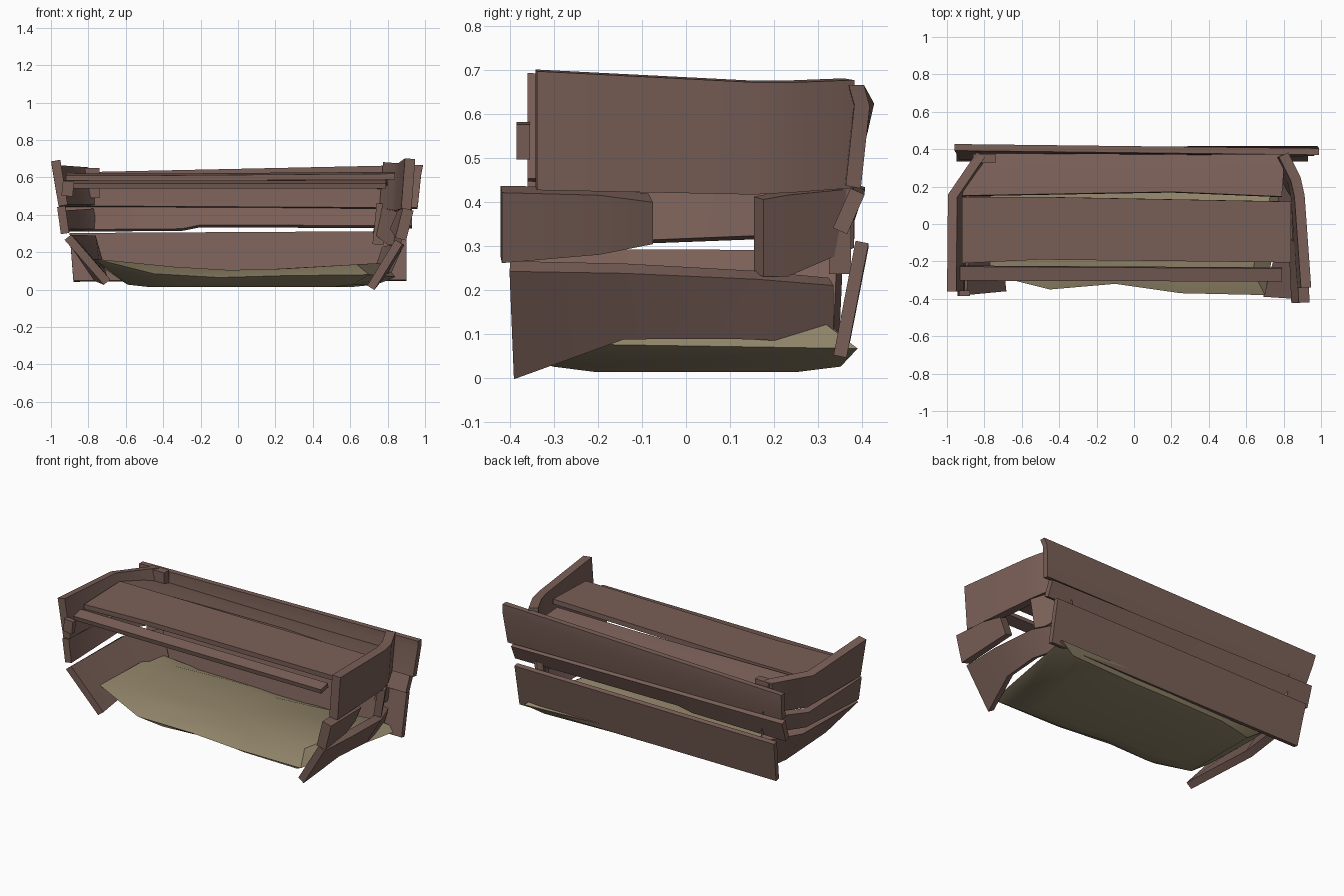
import bpy, bmesh, math

cube = bpy.data.objects.get("Cube")
if cube:
    bpy.data.objects.remove(cube, do_unlink=True)


def material(name, colour):
    mat = bpy.data.materials.new(name)
    mat.use_nodes = True
    mat.diffuse_color = (*colour, 1)
    mat.node_tree.nodes["Principled BSDF"].inputs["Base Color"].default_value = (*colour, 1)
    return mat


wood = material("weathered_brown_wood", (.195, .116, .096))
straw = material("dry_straw_tan", (.3, .245, .15))


def finish(name, bm, mat, thickness=0):
    """Turn a bmesh into a shaded object, optionally thickened about its middle."""
    bmesh.ops.recalc_face_normals(bm, faces=bm.faces)
    mesh = bpy.data.meshes.new(name)
    bm.to_mesh(mesh)
    bm.free()
    mesh.materials.append(mat)
    obj = bpy.data.objects.new(name, mesh)
    bpy.context.collection.objects.link(obj)
    bpy.ops.object.select_all(action='DESELECT')
    obj.select_set(True)
    bpy.context.view_layer.objects.active = obj
    if thickness:
        solid = obj.modifiers.new("thickness", 'SOLIDIFY')
        solid.thickness = thickness
        solid.offset = 0
        solid.use_even_offset = True
        bpy.ops.object.modifier_apply(modifier=solid.name)
    bpy.ops.object.shade_smooth_by_angle(angle=math.radians(35))
    return obj


def sheet(name, rows, thickness):
    """Board through equally long rows of points."""
    bm = bmesh.new()
    grid = [[bm.verts.new(point) for point in row] for row in rows]
    for lower, upper in zip(grid, grid[1:]):
        for i in range(len(lower) - 1):
            bm.faces.new((lower[i], lower[i + 1], upper[i + 1], upper[i]))
    finish(name, bm, wood, thickness)


def end_board(name, path, bottoms, tops, lean, thickness=.045):
    """Upright board following a plan path; lean shifts its lower edge in x."""
    low = [(x + lean, y, z) for (x, y), z in zip(path, bottoms)]
    high = [(x, y, z) for (x, y), z in zip(path, tops)]
    sheet(name, [low, high], thickness)


# Back boards, loose and tilted; the top one widens and bends over towards +x
sheet("back_top_board",
      [[(-.93, .36, .445), (.96, .38, .435)],
       [(-.95, .395, .56), (.98, .4, .62)],
       [(-.96, .41, .625), (.99, .387, .667)]], .035)
sheet("back_middle_board",
      [[(-.95, .35, .315), (-.3, .35, .32), (-.2, .35, .34), (.93, .35, .335)],
       [(-.95, .39, .44), (-.3, .39, .435), (-.2, .39, .435), (.93, .39, .425)]], .035)
sheet("back_bottom_board",
      [[(-.88, .35, .045), (.9, .35, .05)], [(-.9, .4, .3), (.9, .4, .31)]], .03)

# Lid boards
sheet("lid_middle_board",
      [[(-.92, -.21, .595), (-.5, -.19, .595), (.84, -.205, .605)],
       [(-.92, .145, .605), (-.5, .145, .605), (.84, .12, .615)]], .03)
sheet("lid_rear_board",
      [[(-.92, .15, .6), (.2, .17, .6), (.79, .145, .59)],
       [(-.88, .27, .585), (.2, .27, .58), (.8, .27, .575)],
       [(-.82, .38, .555), (.2, .38, .55), (.8, .38, .55)]], .025)
sheet("lid_front_slat",
      [[(-.93, -.3, .555), (.79, -.305, .555)], [(-.93, -.225, .57), (.79, -.235, .57)]], .028)

# Right end of the frame (+x): top board bends inward at the rear
end_board("end_top_board_a", [(.92, -.34), (.885, .15), (.865, .24), (.8, .37)],
          [.43, .42, .425, .435], [.7, .675, .675, .68], -.02, .055)

# Middle board snapped in two, with pointed stubs
end_board("end_middle_front_stub", [(.91, -.42), (.9, -.2), (.88, -.08)],
          [.27, .29, .315], [.43, .425, .41], -.04, .06)
end_board("end_middle_rear_stub", [(.88, .165), (.85, .22), (.77, .37)],
          [.235, .235, .3], [.41, .42, .435], -.03)

# Lower board leaning in, broken along its bottom edge
sheet("end_lower_board_a",
      [[(.71, -.39, .01), (.78, -.14, .1), (.8, .1, .1), (.75, .33, .09)],
       [(.86, -.4, .255), (.87, -.14, .25), (.86, .16, .235), (.79, .33, .22)]], .045)

# Opposite end (-x)
opposite = [(-.975, -.36), (-.97, .15), (-.82, .37)]
end_board("end_top_board_b", opposite, [.45, .45, .45], [.69, .66, .65], .04, .05)
end_board("end_middle_board_b", [(x + .03, y) for x, y in opposite],
          [.3, .32, .32], [.445, .42, .43], .02)
sheet("end_lower_board_b",
      [[(-.7, -.36, .04), (-.75, .1, .06), (-.72, .34, .06)],
       [(-.91, -.38, .28), (-.9, .15, .28), (-.78, .35, .28)]], .045)


def block(name, centre, size, tilt=0):
    bm = bmesh.new()
    bmesh.ops.create_cube(bm, size=1)
    bmesh.ops.scale(bm, vec=size, verts=bm.verts)
    obj = finish(name, bm, wood)
    obj.location = centre
    obj.rotation_euler.y = tilt


# Splintered uprights and stubs at the corners
block("rear_post_a", (.76, .35, .35), (.06, .05, .22), .1)
block("rear_post_b", (-.8, .35, .57), (.12, .05, .16))
block("front_splinter_b", (-.91, -.37, .54), (.06, .03, .08), .1)

# Straw bed: flat base, uneven rim and a softly heaped top
rim = [(-.77, -.27, .165), (-.45, -.35, .085), (-.1, -.32, .065), (.25, -.37, .075), (.7, -.38, .08),
       (.85, .39, .068), (.3, .37, .08), (0, .37, .08), (-.5, .36, .09), (-.77, .3, .15)]
bm = bmesh.new()


def ring(scale_x, scale_y, height, rise=0):
    return [bm.verts.new((x * scale_x + .04, y * scale_y + .02, height + rise * abs(x)))
            for x, y, z in rim]


rings = [ring(.85, .7, .1, .05), [bm.verts.new(point) for point in rim],
         ring(.82, .85, .027), ring(.68, .6, .015)]
middle = bm.verts.new((0, 0, .1))
for i in range(len(rim)):
    j = (i + 1) % len(rim)
    bm.faces.new((rings[0][i], rings[0][j], middle))
    for upper, lower in zip(rings, rings[1:]):
        bm.faces.new((lower[i], lower[j], upper[j], upper[i]))
bm.faces.new(rings[-1])
finish("straw_bed", bm, straw)
